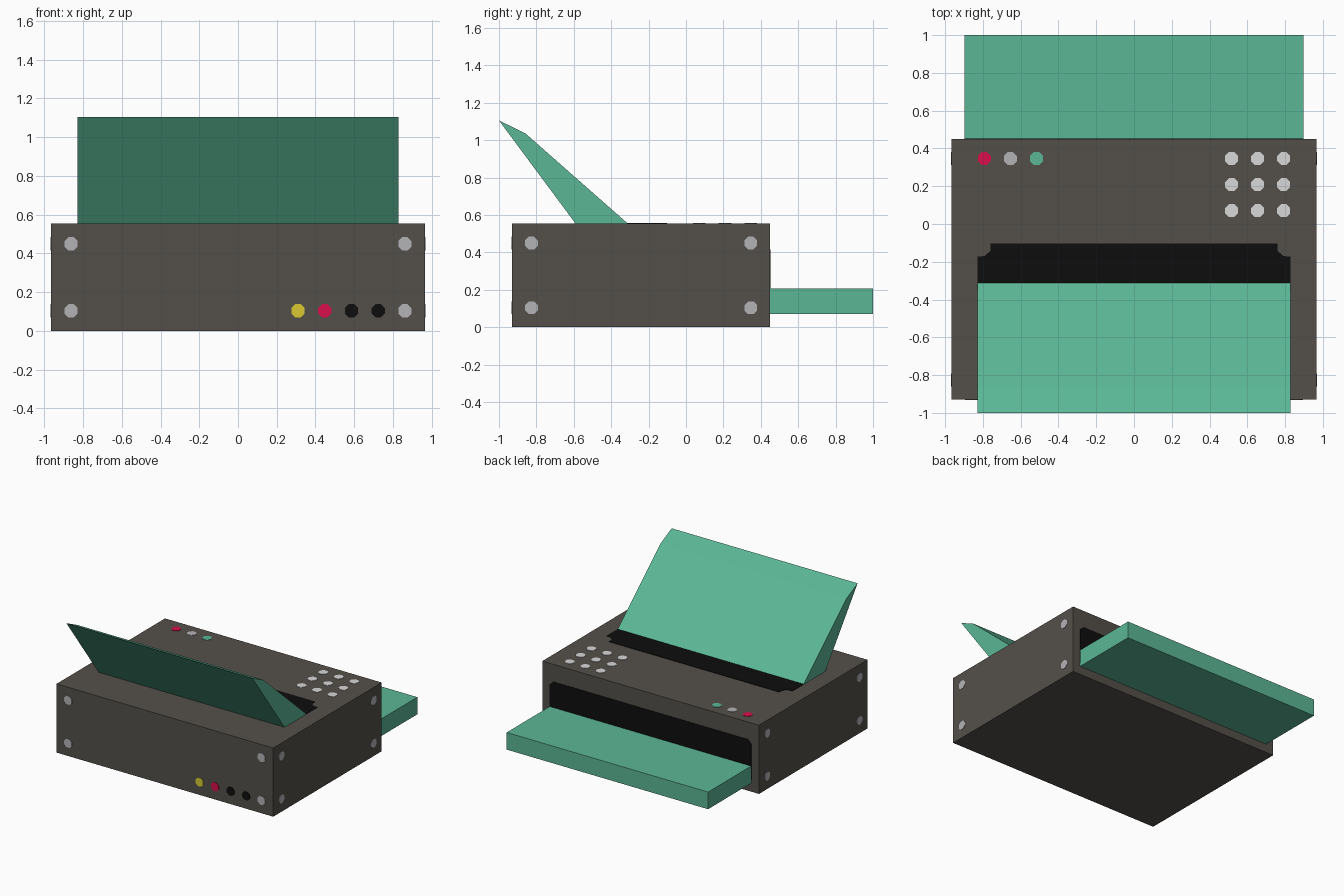
import bpy
import bmesh
from math import cos, sin, pi
from mathutils import Vector

cube = bpy.data.objects.get("Cube")
if cube:
    bpy.data.objects.remove(cube, do_unlink=True)


def linear(c):
    c /= 255
    return c / 12.92 if c <= 0.04045 else ((c + 0.055) / 1.055) ** 2.4


def material(name, *rgb):
    mat = bpy.data.materials.new(name)
    mat.use_nodes = True
    color = (*map(linear, rgb), 1)
    mat.diffuse_color = color
    mat.node_tree.nodes["Principled BSDF"].inputs["Base Color"].default_value = color
    return mat


CASING = material("casing_grey", 84, 80, 74)
GREEN = material("tray_green", 91, 183, 150)
BLACK = material("slot_black", 13, 13, 13)
SCREW = material("screw_grey", 180, 179, 183)
KEY = material("key_white", 217, 217, 217)
RED = material("red", 218, 14, 76)
YELLOW = material("yellow", 216, 201, 48)


def prism(name, outline, depth, mat):
    """Extrude a closed 3D outline along the depth vector."""
    bm = bmesh.new()
    face = bm.faces.new([bm.verts.new(p) for p in outline])
    result = bmesh.ops.extrude_face_region(bm, geom=[face])
    bmesh.ops.translate(bm, vec=depth, verts=[
        g for g in result["geom"] if isinstance(g, bmesh.types.BMVert)])
    bmesh.ops.recalc_face_normals(bm, faces=bm.faces)
    mesh = bpy.data.meshes.new(name)
    bm.to_mesh(mesh)
    bm.free()
    mesh.materials.append(mat)
    obj = bpy.data.objects.new(name, mesh)
    bpy.context.collection.objects.link(obj)
    return obj


def box(name, low, high, mat):
    (x0, y0, z0), (x1, y1, z1) = low, high
    outline = [(x0, y0, z0), (x1, y0, z0), (x1, y1, z0), (x0, y1, z0)]
    return prism(name, outline, Vector((0, 0, z1 - z0)), mat)


def plate(name, points, normal, mat):
    """Thin plate lying on a casing face, slightly sunk into it."""
    n = Vector(normal)
    return prism(name, [Vector(p) - n * 0.002 for p in points], n * 0.005, mat)


def stud(name, center, normal, mat, radius=0.037):
    n = Vector(normal)
    u = Vector((0, 1, 0)) if abs(n.x) > 0.5 else Vector((1, 0, 0))
    v = n.cross(u)
    angles = [pi / 8 + i * pi / 4 for i in range(8)]
    ring = [Vector(center) + radius * (cos(a) * u + sin(a) * v) for a in angles]
    return plate(name, ring, normal, mat)


# Casing dimensions and layout unit
W, FRONT, BACK, H = 0.965, -0.93, 0.45, 0.553
U = 0.069
box("casing", (-W, FRONT, 0), (W, BACK, H), CASING)

# Sloping paper feeder
feeder = [(-0.59, H), (-1, 1.105), (-0.86, 1.037), (-0.31, H)]
prism("paper_feeder", [(-12 * U, y, z) for y, z in feeder],
      Vector((24 * U, 0, 0)), GREEN)

# Output tray at the back
box("output_tray", (-13 * U, BACK - 0.02, U), (13 * U, 1, 3 * U), GREEN)

# Feed slot on top with notched corners
half = [(12 * U, -0.33), (12 * U, -0.172), (0.79, -0.17),
        (11 * U, -0.14), (11 * U, -0.102)]
slot = half + [(-x, y) for x, y in reversed(half)]
plate("feed_slot", [(x, y, H) for x, y in slot], (0, 0, 1), BLACK)

# Output slot above the tray with trimmed corners
half = [(13 * U, 0.1), (13 * U, 6 * U - 0.03), (13 * U - 0.03, 6 * U)]
slot = half + [(-x, z) for x, z in reversed(half)]
plate("output_slot", [(x, BACK, z) for x, z in slot], (0, 1, 0), BLACK)

# Corner screws on the front and both sides
E = 1.5 * U
for z in (E, H - E):
    for side in (-1, 1):
        stud("front_screw", (side * (W - E), FRONT, z), (0, -1, 0), SCREW)
        for y in (FRONT + E, BACK - E):
            stud("side_screw", (side * W, y, z), (side, 0, 0), SCREW)

# Row of sockets on the front
for i, mat in enumerate((BLACK, BLACK, RED, YELLOW)):
    stud("front_socket", (W - E - 2 * U * (i + 1), FRONT, E), (0, -1, 0), mat)

# Keypad and indicator buttons on top
for i in range(3):
    for j in range(3):
        stud("keypad_key", (W - (2.5 + 2 * i) * U, BACK - E - 2 * U * j, H),
             (0, 0, 1), KEY)
for i, mat in enumerate((RED, SCREW, GREEN)):
    stud("indicator_button", (-W + (2.5 + 2 * i) * U, BACK - E, H), (0, 0, 1), mat)
